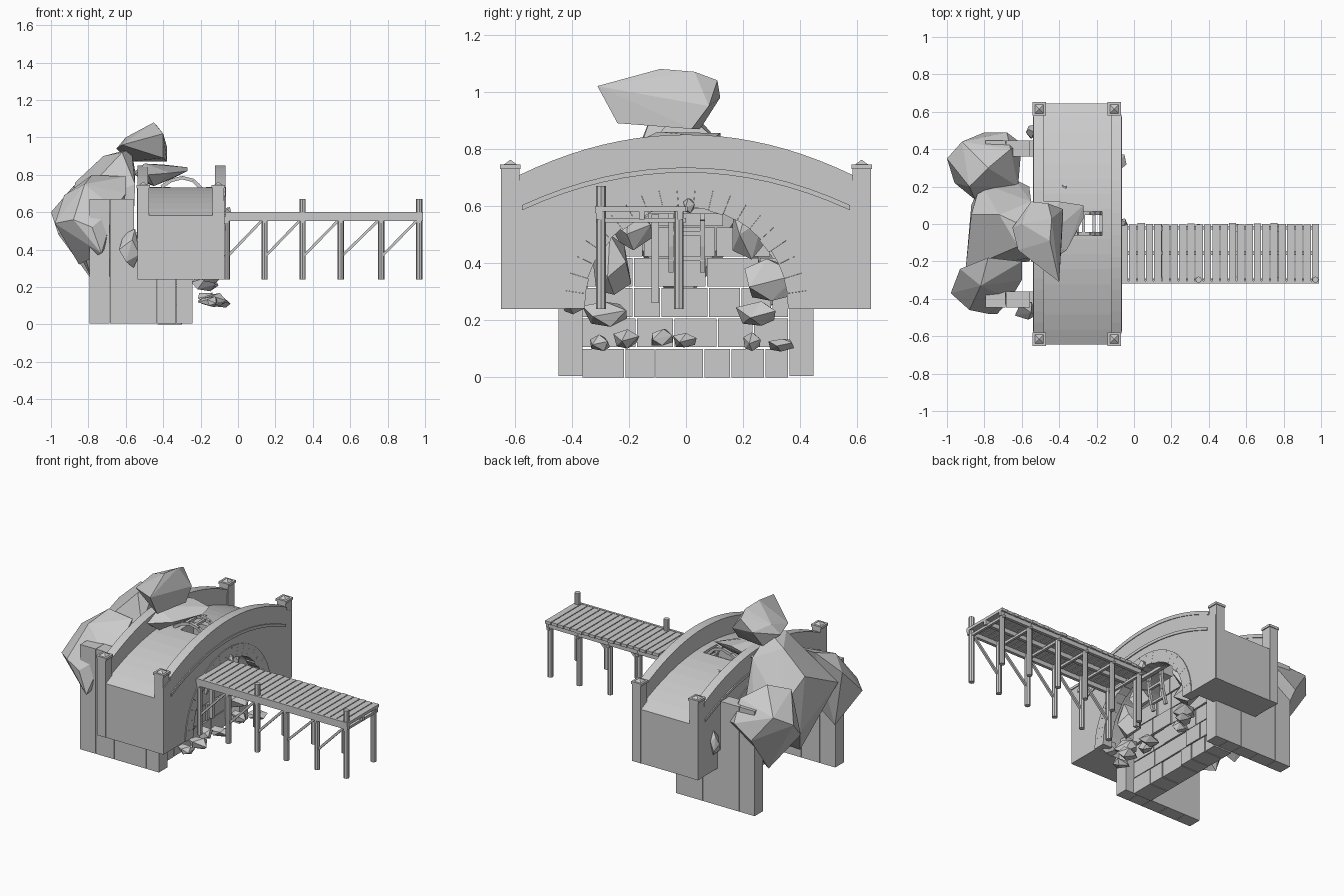
import bpy, bmesh, math, random
from mathutils import Vector, Matrix

if "Cube" in bpy.data.objects:
    bpy.data.objects.remove(bpy.data.objects["Cube"])

random.seed(4)
stone = bpy.data.materials.new("grey_stone")
stone.diffuse_color = (0.6, 0.6, 0.6, 1)
stone.use_nodes = True
stone.node_tree.nodes["Principled BSDF"].inputs["Base Color"].default_value = stone.diffuse_color


def finish(bm, name):
    bmesh.ops.recalc_face_normals(bm, faces=bm.faces)
    me = bpy.data.meshes.new(name)
    bm.to_mesh(me)
    bm.free()
    ob = bpy.data.objects.new(name, me)
    me.materials.append(stone)
    bpy.context.collection.objects.link(ob)
    return ob


def add_box(bm, x0, x1, y0, y1, z0, z1):
    m = Matrix.Translation(((x0 + x1) / 2, (y0 + y1) / 2, (z0 + z1) / 2))
    m = m @ Matrix.Diagonal((x1 - x0, y1 - y0, z1 - z0, 1))
    bmesh.ops.create_cube(bm, size=1, matrix=m)


def add_beam(bm, a, b, w):
    # square bar between two points
    a, b = Vector(a), Vector(b)
    d = b - a
    m = Matrix.Translation((a + b) / 2) @ d.to_track_quat('Z', 'Y').to_matrix().to_4x4()
    bmesh.ops.create_cube(bm, size=1, matrix=m @ Matrix.Diagonal((w, w, d.length, 1)))


def add_profile(bm, pts, x0, x1):
    # (y, z) outline extruded along x
    f = bm.faces.new([bm.verts.new((x0, y, z)) for y, z in pts])
    r = bmesh.ops.extrude_face_region(bm, geom=[f])
    bmesh.ops.translate(bm, vec=(x1 - x0, 0, 0),
                        verts=[v for v in r['geom'] if isinstance(v, bmesh.types.BMVert)])


def curve(z0, k, half, n=16):
    ys = [half * (1 - 2 * i / n) for i in range(n + 1)]
    return [(y, z0 - k * y * y) for y in ys]


def add_hull(bm, pts):
    vs = [bm.verts.new(p) for p in pts]
    r = bmesh.ops.convex_hull(bm, input=vs)
    junk = [g for g in r['geom_interior'] + r['geom_unused'] if isinstance(g, bmesh.types.BMVert)]
    bmesh.ops.delete(bm, geom=list(set(junk)), context='VERTS')


def boulder(name, pts):
    bm = bmesh.new()
    add_hull(bm, pts)
    return finish(bm, name)


# bridge: core and two side walls sharing one arch opening
R, CZ = 0.425, 0.24
arch = [(-R, 0.24)] + [(-R * math.cos(math.pi * i / 24), CZ + R * math.sin(math.pi * i / 24))
                       for i in range(1, 24)] + [(R, 0.24)]
feet = [(-0.645, 0.24)] + arch + [(0.645, 0.24)]
bm = bmesh.new()
add_profile(bm, feet + curve(0.735, 0.367, 0.645), -0.486, -0.12)
core = finish(bm, "bridge_deck")
bm = bmesh.new()
add_box(bm, -0.36, -0.17, -0.062, 0.068, 0.55, 0.9)
cutter = finish(bm, "deck_hole_cutter")
cutter.hide_render = True
cutter.hide_viewport = True
mod = core.modifiers.new("hole", 'BOOLEAN')
mod.operation = 'DIFFERENCE'
mod.object = cutter
mod.solver = 'EXACT'

bm = bmesh.new()
for x0, x1 in ((-0.535, -0.485), (-0.121, -0.071)):
    add_profile(bm, feet + curve(0.833, 0.416, 0.645, 32), x0, x1)
finish(bm, "side_walls")

# coping slabs on the parapets and curved trim on the outer faces
bm = bmesh.new()
top, low = curve(0.85, 0.416, 0.585, 20), curve(0.827, 0.416, 0.585, 20)
for x0, x1 in ((-0.538, -0.482), (-0.124, -0.067)):
    add_profile(bm, top + low[::-1], x0, x1)
finish(bm, "parapet_coping")
bm = bmesh.new()
top, low = curve(0.735, 0.4, 0.575), curve(0.717, 0.4, 0.575)
for x0, x1 in ((-0.541, -0.53), (-0.076, -0.065)):
    add_profile(bm, top + low[::-1], x0, x1)
finish(bm, "arch_trim")

# corner posts with pyramid caps
bm = bmesh.new()
for x in (-0.507, -0.105):
    for y in (-0.615, 0.615):
        add_box(bm, x - 0.03, x + 0.03, y - 0.032, y + 0.032, 0.24, 0.735)
        add_box(bm, x - 0.036, x + 0.036, y - 0.036, y + 0.036, 0.73, 0.745)
        bmesh.ops.create_cone(bm, cap_ends=True, segments=4, radius1=0.035, radius2=0, depth=0.018,
                              matrix=Matrix.Translation((x, y, 0.753)) @ Matrix.Rotation(math.pi / 4, 4, 'Z'))
finish(bm, "corner_posts")

# wedge stones around both arch mouths
bm = bmesh.new()
N = 21
for x0, x1 in ((-0.54, -0.47), (-0.13, -0.066)):
    for i in range(N):
        a, b = math.pi * (i + 0.005) / N, math.pi * (i + 0.995) / N
        ro, ri = 0.432, 0.356 + random.uniform(-0.006, 0.006)
        add_profile(bm, [(r * math.cos(t), CZ + r * math.sin(t))
                         for r, t in ((ri, a), (ro, a), (ro, b), (ri, b))], x0, x1)
finish(bm, "arch_stones")

# piers made of upright slabs
bm = bmesh.new()
xs = (-0.795, -0.685, -0.555, -0.43, -0.33, -0.24)
for s in (-1, 1):
    for i in range(5):
        y0, y1 = sorted((s * 0.362, s * 0.447))
        add_box(bm, xs[i], xs[i + 1] - 0.002, y0, y1, 0.005, 0.67 if i < 2 else 0.36)
finish(bm, "side_piers")

# coursed brick wall closing the arch
bm = bmesh.new()
for c in range(6):
    z0 = 0.106 * c
    zt = z0 + 0.1
    half = 0.362 if zt < 0.3 else min(0.362, math.sqrt(max(0.17 - (zt - CZ) ** 2, 0.01)))
    y = -half
    while y < half - 0.01:
        y1 = y + random.uniform(0.09, 0.19)
        if y1 > half - 0.05:
            y1 = half
        add_box(bm, -0.43, -0.30 + random.uniform(-0.006, 0.006), y, y1 - 0.005, z0, zt)
        y = y1
finish(bm, "brick_wall")

# walkway planks, side beams, posts and braces
bm = bmesh.new()
for i in range(24):
    x = -0.07 + i * 0.0444
    j = random.uniform(-0.004, 0.004)
    add_box(bm, x, x + 0.039, -0.31 + j, 0.001 + j, 0.58, 0.598)
finish(bm, "walkway_planks")
bm = bmesh.new()
for y in (-0.305, -0.155, -0.02):
    add_box(bm, -0.07, 0.99, y - 0.01, y + 0.01, 0.553, 0.581)
add_box(bm, -0.07, 0.99, -0.319, -0.305, 0.575, 0.6)
add_box(bm, -0.15, -0.125, -0.325, 0.17, 0.572, 0.592)
finish(bm, "walkway_beams")
bm = bmesh.new()
br = bmesh.new()
px = (-0.06, 0.142, 0.345, 0.55, 0.765, 0.97)
for y in (-0.298, -0.025):
    for i, x in enumerate(px):
        tall = y < -0.1 and i in (2, 5)
        bmesh.ops.create_cone(bm, cap_ends=True, segments=8, radius1=0.017, radius2=0.017,
                              depth=0.43 if tall else 0.34,
                              matrix=Matrix.Translation((x, y, 0.455 if tall else 0.41)))
        if i < 5 and y < -0.1:
            add_beam(br, (x, y, 0.36), (px[i + 1] - 0.01, y, 0.56), 0.014)
for x in px:
    add_beam(br, (x, -0.315, 0.55), (x, 0.0, 0.55), 0.016)
add_box(bm, -0.12, -0.095, -0.12, -0.095, 0.26, 0.57)
finish(bm, "walkway_posts")
finish(br, "walkway_braces")

# bent ladder dropping through the deck hole
bm = bmesh.new()
path = [(-0.41, 0.735), (-0.36, 0.768), (-0.30, 0.785), (-0.24, 0.77), (-0.19, 0.72),
        (-0.165, 0.64), (-0.155, 0.55), (-0.165, 0.46), (-0.19, 0.37)]
for y in (-0.052, 0.058):
    for (xa, za), (xb, zb) in zip(path, path[1:]):
        add_beam(bm, (xa, y, za), (xb, y, zb), 0.018)
for (xa, za), (xb, zb) in zip(path, path[1:]):
    add_beam(bm, ((xa + xb) / 2, -0.06, (za + zb) / 2), ((xa + xb) / 2, 0.065, (za + zb) / 2), 0.016)
finish(bm, "bent_ladder")

# large boulders behind and on the bridge
boulder("top_boulder", [(-.40, -.31, 1.02), (-.45, -.09, 1.08), (-.44, .03, 1.07), (-.46, .11, 1.04),
                        (-.38, .02, .87), (-.38, .08, .95), (-.40, -.24, .89), (-.65, -.02, .94),
                        (-.62, -.14, .96), (-.58, .05, .87), (-.55, .12, .98), (-.6, 0, 1.0)])
boulder("middle_boulder", [(-.9, -.24, .62), (-.87, .05, .76), (-.82, .22, .6), (-.64, .24, .55),
                           (-.55, .12, .82), (-.55, -.18, .75), (-.57, -.02, .94), (-.72, .05, .9),
                           (-.62, -.12, .92), (-.6, 0, .27), (-.78, -.03, .24), (-.87, .1, .42),
                           (-.56, .2, .6), (-.56, -.2, .5)])
boulder("back_boulder", [(-1, .35, .6), (-.96, .22, .48), (-.92, .44, .66), (-.8, .49, .5),
                         (-.68, .49, .58), (-.6, .43, .55), (-.62, .2, .6), (-.85, .13, .62),
                         (-.78, .3, .78), (-.88, .2, .74), (-.79, .3, .25), (-.66, .4, .7)])
boulder("front_boulder", [(-.98, -.37, .54), (-.93, -.24, .69), (-.78, -.18, .8), (-.6, -.2, .79),
                          (-.6, -.3, .7), (-.66, -.4, .62), (-.73, -.48, .38), (-.78, -.48, .52),
                          (-.88, -.46, .56), (-.85, -.28, .32), (-.64, -.26, .5), (-.82, -.33, .75)])
boulder("deck_slab", [(-.55, -.2, .8), (-.55, .12, .82), (-.4, .12, .855), (-.27, .1, .84),
                      (-.27, .03, .82), (-.36, -.14, .81), (-.48, -.22, .8), (-.5, -.1, .86),
                      (-.48, .02, .75), (-.35, .05, .78), (-.45, -.15, .74)])

# rubble: x, y, z, then half sizes
rubble = [(-.15, -.30, .12, .06, .045, .03), (-.13, -.21, .135, .07, .045, .035),
          (-.16, -.085, .14, .06, .045, .038), (-.12, -.005, .13, .08, .045, .033),
          (-.15, .23, .125, .06, .035, .037), (-.10, .33, .115, .07, .05, .025)]
walls = [(-.18, -.275, .225, .07, .09, .05), (-.17, .25, .22, .07, .075, .05), (-.18, .30, .34, .08, .12, .095),
         (-.2, .215, .53, .07, .07, .12), (-.19, -.26, .38, .08, .08, .12), (-.2, -.19, .52, .06, .09, .075),
         (-.15, -.40, .26, .07, .055, .05), (-.58, -.465, .40, .06, .05, .11), (-.37, .2, .71, .02, .02, .02),
         (-.055, .01, .60, .025, .02, .03), (-.55, .49, .42, .025, .04, .08)]
for name, items in (("small_rubble", rubble), ("wall_rubble", walls)):
    bm = bmesh.new()
    for x, y, z, a, b, c in items:
        pts = []
        for i in range(9):
            # evenly spread directions with a little noise
            u = 1 - 2 * (i + 0.5) / 9
            t = 2.4 * i + random.uniform(-0.4, 0.4)
            r = math.sqrt(1 - u * u)
            k = random.uniform(0.85, 1.15)
            pts.append((x + a * k * r * math.cos(t), y + b * k * r * math.sin(t), z + c * k * u))
        add_hull(bm, pts)
    finish(bm, name)
